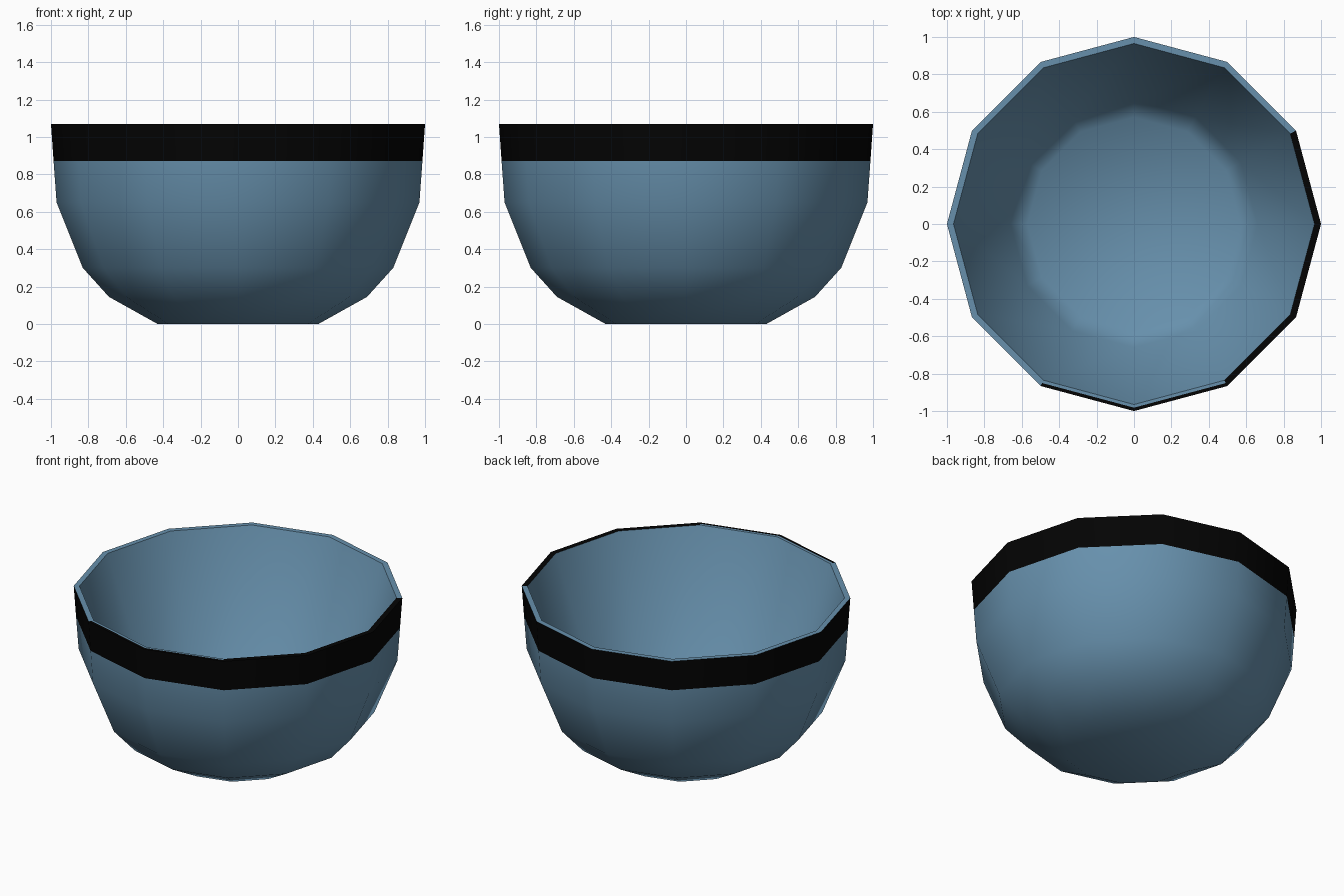
import bpy, bmesh, math

if "Cube" in bpy.data.objects:
    bpy.data.objects.remove(bpy.data.objects["Cube"])

SIDES = 12


def material(name, rgb):
    m = bpy.data.materials.new(name)
    m.diffuse_color = (*rgb, 1)
    m.use_nodes = True
    m.node_tree.nodes["Principled BSDF"].inputs["Base Color"].default_value = m.diffuse_color
    return m


blue = material("glaze_blue", (0.135, 0.28, 0.415))
black = material("rim_black", (0.001, 0.001, 0.001))

# Profile (radius, z): outer wall upward, over the lip, conical inner wall downward
profile = [(0.43, 0.0), (0.69, 0.145), (0.83, 0.30), (0.97, 0.65),
           (0.986, 0.87), (1.0, 1.07), (0.982, 1.07),
           (0.965, 1.07), (0.66, 0.24), (0.57, 0.16)]
BAND, LIP_OUT, LIP_IN = 4, 5, 6   # painted band, outer and inner half of the lip

bm = bmesh.new()
rings = []
for r, z in profile:
    rings.append([bm.verts.new((r * math.cos(math.tau * i / SIDES),
                                r * math.sin(math.tau * i / SIDES), z))
                  for i in range(SIDES)])
for s in range(len(rings) - 1):
    for i in range(SIDES):
        j = (i + 1) % SIDES
        f = bm.faces.new((rings[s][i], rings[s][j], rings[s + 1][j], rings[s + 1][i]))
        # Black band all round outside; it spills onto the lip at the right front
        spill = (s == LIP_OUT and i in (8, 9, 10, 11, 0)) or \
                (s == LIP_IN and i in (10, 11, 0))
        f.material_index = 1 if s == BAND or spill else 0

# Foot and inside floor
bm.faces.new(rings[0][::-1])
bm.faces.new(rings[-1])
bmesh.ops.recalc_face_normals(bm, faces=bm.faces[:])

me = bpy.data.meshes.new("bowl")
bm.to_mesh(me)
bm.free()
me.materials.append(blue)
me.materials.append(black)
bowl = bpy.data.objects.new("bowl", me)
bpy.context.collection.objects.link(bowl)

# Smooth walls, sharp lip
bpy.context.view_layer.objects.active = bowl
bowl.select_set(True)
bpy.ops.object.shade_smooth_by_angle(angle=math.radians(50))
